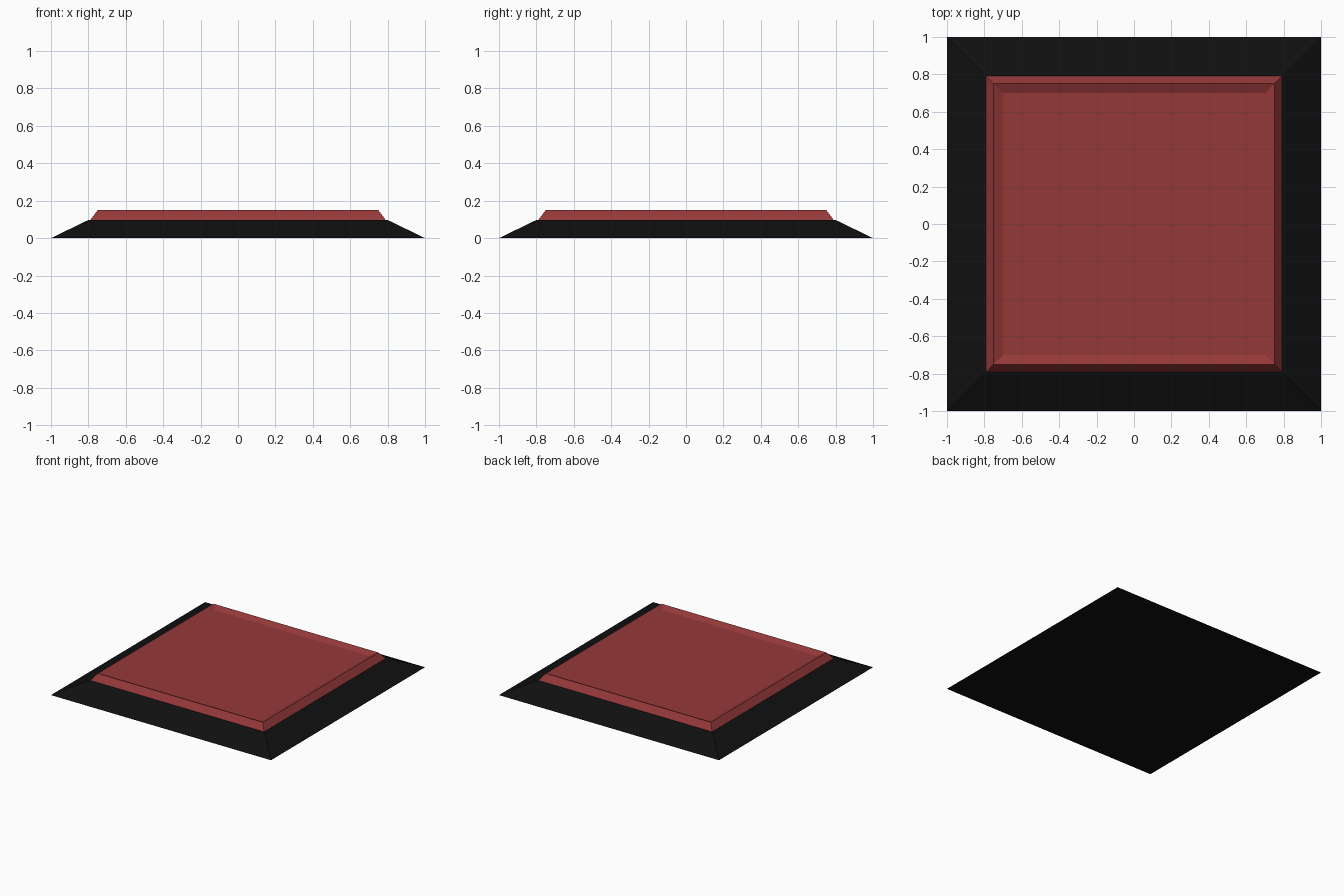
import bpy, bmesh

if "Cube" in bpy.data.objects:
    bpy.data.objects.remove(bpy.data.objects["Cube"])


def material(name, color):
    m = bpy.data.materials.new(name)
    m.diffuse_color = color
    m.use_nodes = True
    m.node_tree.nodes["Principled BSDF"].inputs["Base Color"].default_value = m.diffuse_color
    return m


def stepped_square(name, rings, mat):
    """Closed square solid lofted through (half_width, z) rings."""
    bm = bmesh.new()
    loops = [[bm.verts.new((sx * h, sy * h, z))
              for sx, sy in ((-1, -1), (1, -1), (1, 1), (-1, 1))]
             for h, z in rings]
    bm.faces.new(loops[0][::-1])
    for low, high in zip(loops, loops[1:]):
        for i in range(4):
            j = (i + 1) % 4
            bm.faces.new((low[i], low[j], high[j], high[i]))
    bm.faces.new(loops[-1])
    mesh = bpy.data.meshes.new(name)
    bm.to_mesh(mesh)
    bm.free()
    mesh.materials.append(mat)
    obj = bpy.data.objects.new(name, mesh)
    bpy.context.collection.objects.link(obj)
    return obj


# Black sloped base
stepped_square("base", [(1.0, 0.0), (0.8, 0.097)],
               material("black", (0.005, 0.005, 0.005, 1)))

# Red pad with bevelled rim and shallow dished top
stepped_square("pad", [(0.79, 0.097), (0.75, 0.15), (0.70, 0.127)],
               material("red", (0.3, 0.04, 0.04, 1)))
